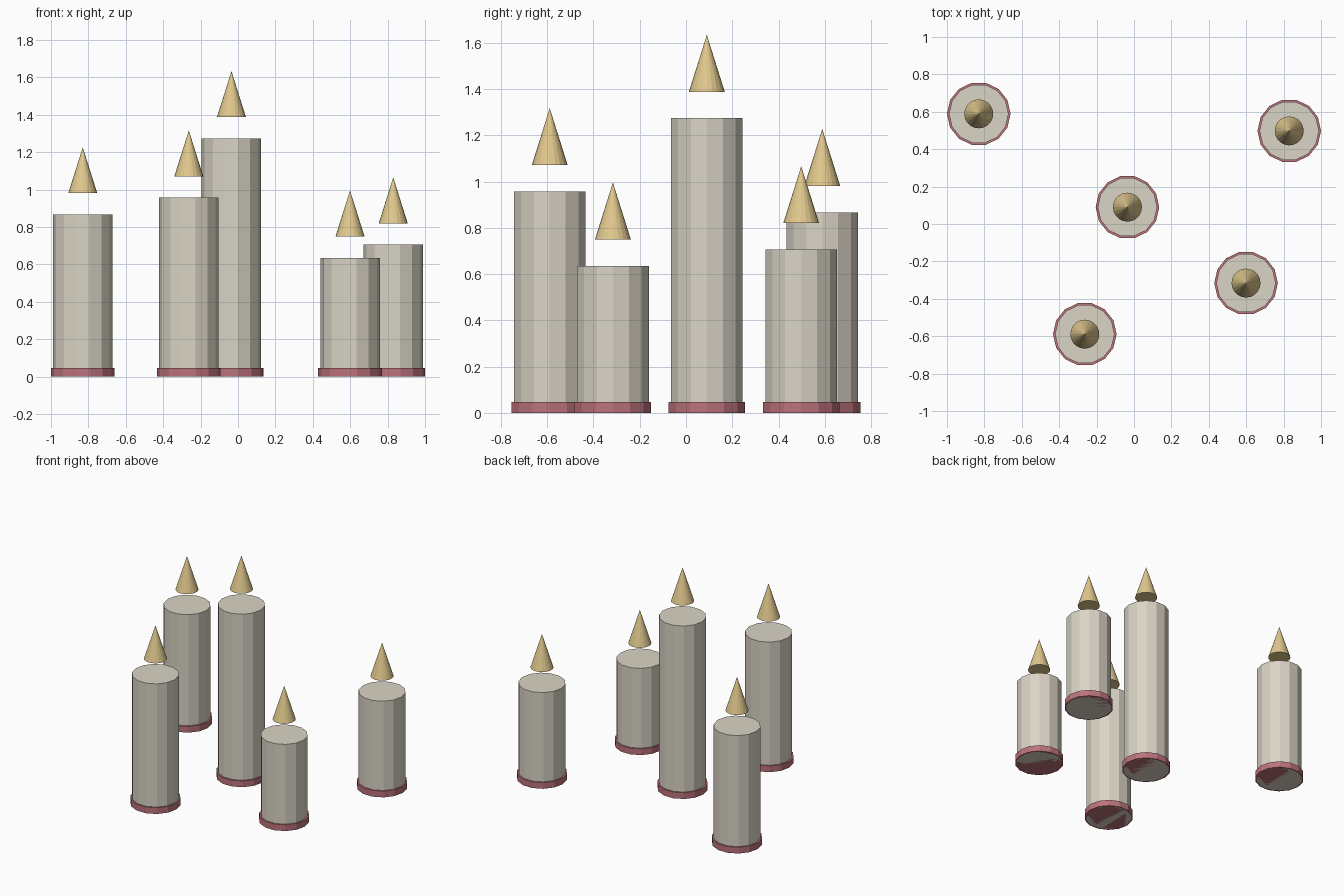
import bpy, math

if "Cube" in bpy.data.objects:
    bpy.data.objects.remove(bpy.data.objects["Cube"])

def material(name, rgb):
    m = bpy.data.materials.new(name)
    m.diffuse_color = (*rgb, 1)
    m.use_nodes = True
    m.node_tree.nodes["Principled BSDF"].inputs["Base Color"].default_value = m.diffuse_color
    return m

WAX = material("wax", (0.70, 0.66, 0.56))
RED = material("red_base", (0.50, 0.17, 0.20))
GOLD = material("flame_gold", (0.75, 0.58, 0.27))

def tapered(name, x, y, z0, z1, r0, r1, sides, mat):
    # 90 degree turn puts a corner on the x axis
    bpy.ops.mesh.primitive_cone_add(vertices=sides, radius1=r0, radius2=r1,
                                    depth=z1 - z0, location=(x, y, (z0 + z1) / 2),
                                    rotation=(0, 0, math.pi / 2))
    ob = bpy.context.object
    ob.name = name
    ob.data.materials.append(mat)
    return ob

# x, y, height of each candle
CANDLES = [
    (-0.83, 0.589, 0.867),
    (0.83, 0.498, 0.706),
    (-0.035, 0.09, 1.274),
    (0.599, -0.316, 0.636),
    (-0.263, -0.589, 0.957),
]

for i, (x, y, h) in enumerate(CANDLES, 1):
    # Wax pillar, standing inside its base band
    tapered(f"candle_{i}", x, y, 0, h, 0.159, 0.159, 14, WAX)
    # Base band
    tapered(f"base_{i}", x, y, 0, 0.046, 0.17, 0.17, 14, RED)
    # Floating flame
    tapered(f"flame_{i}", x, y, h + 0.114, h + 0.36, 0.0775, 0, 20, GOLD)
